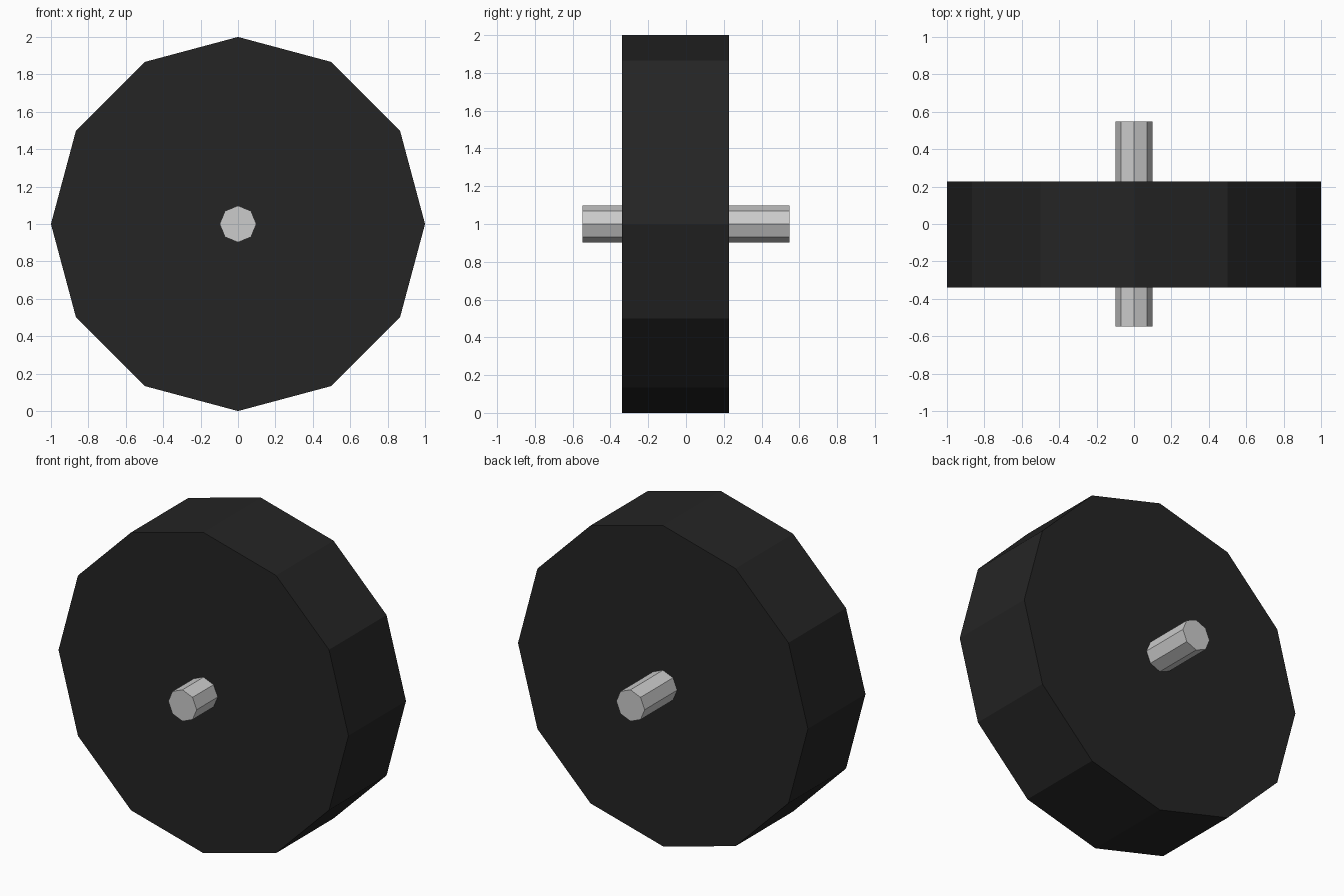
import bpy
from math import pi

if "Cube" in bpy.data.objects:
    bpy.data.objects.remove(bpy.data.objects["Cube"])


def cylinder_y(name, sides, radius, y0, y1, z):
    """Flat-faced cylinder lying along the y axis, with a corner at the top."""
    bpy.ops.mesh.primitive_cylinder_add(
        vertices=sides, radius=radius, depth=y1 - y0,
        location=(0, (y0 + y1) / 2, z), rotation=(pi / 2, 0, 0))
    obj = bpy.context.object
    obj.name = name
    return obj


# Twelve-sided black wheel, offset towards the front
wheel = cylinder_y("wheel", 12, 1.0, -0.34, 0.227, 1.0)
rubber = bpy.data.materials.new("black_rubber")
rubber.diffuse_color = (0.018, 0.018, 0.018, 1)
rubber.use_nodes = True
rubber.node_tree.nodes["Principled BSDF"].inputs["Base Color"].default_value = rubber.diffuse_color
wheel.data.materials.append(rubber)

# Eight-sided grey axle running through the wheel
cylinder_y("axle", 8, 0.098, -0.547, 0.547, 1.0)
